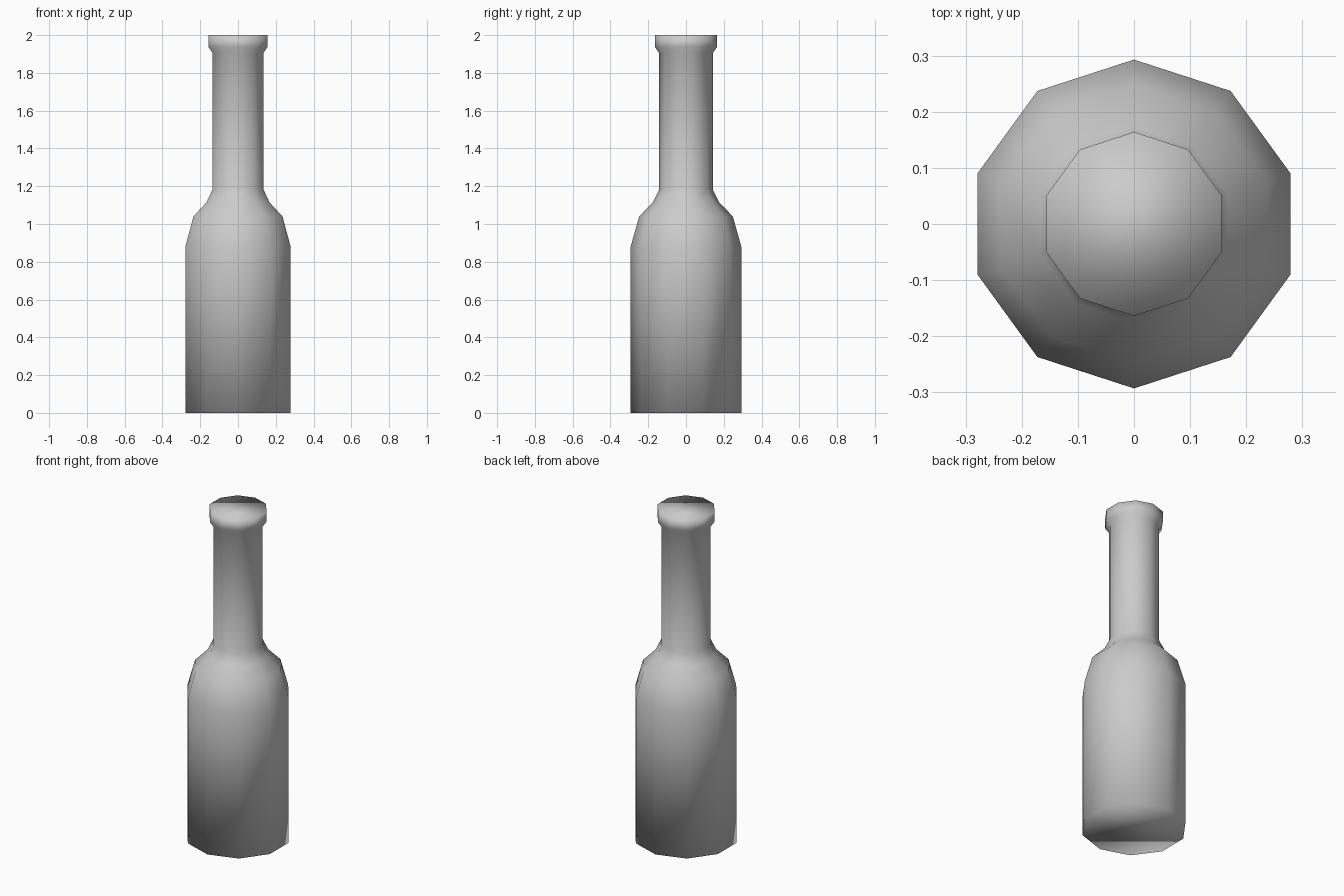
import bpy
import bmesh
from math import cos, sin, pi

cube = bpy.data.objects.get("Cube")
if cube:
    bpy.data.objects.remove(cube, do_unlink=True)

SIDES = 10

# Silhouette as (radius, height), from base to lip
PROFILE = [
    (0.293, 0.0), (0.293, 0.88),        # body
    (0.248, 1.04), (0.175, 1.115),      # shoulder
    (0.142, 1.183), (0.142, 1.905),     # neck
    (0.164, 1.937), (0.164, 2.0),       # lip
]

# Grey glass
glass = bpy.data.materials.new("grey_glass")
glass.use_nodes = True
color = (0.6, 0.6, 0.6, 1.0)
glass.diffuse_color = color
glass.node_tree.nodes["Principled BSDF"].inputs["Base Color"].default_value = color


def ring(bm, radius, z):
    """One ten-sided loop with a corner on the y axis."""
    angles = [pi / 2 + 2 * pi * i / SIDES for i in range(SIDES)]
    return [bm.verts.new((radius * cos(a), radius * sin(a), z)) for a in angles]


# Lathe the bottle and close both ends
bm = bmesh.new()
rings = [ring(bm, r, z) for r, z in PROFILE]
for low, high in zip(rings, rings[1:]):
    for i in range(SIDES):
        j = (i + 1) % SIDES
        bm.faces.new((low[i], low[j], high[j], high[i]))
bm.faces.new(rings[0][::-1])
bm.faces.new(rings[-1])

# Smooth shading all round, including over the rims
for face in bm.faces:
    face.smooth = True

mesh = bpy.data.meshes.new("bottle")
bm.to_mesh(mesh)
bm.free()
mesh.materials.append(glass)
bottle = bpy.data.objects.new("bottle", mesh)
bpy.context.scene.collection.objects.link(bottle)
